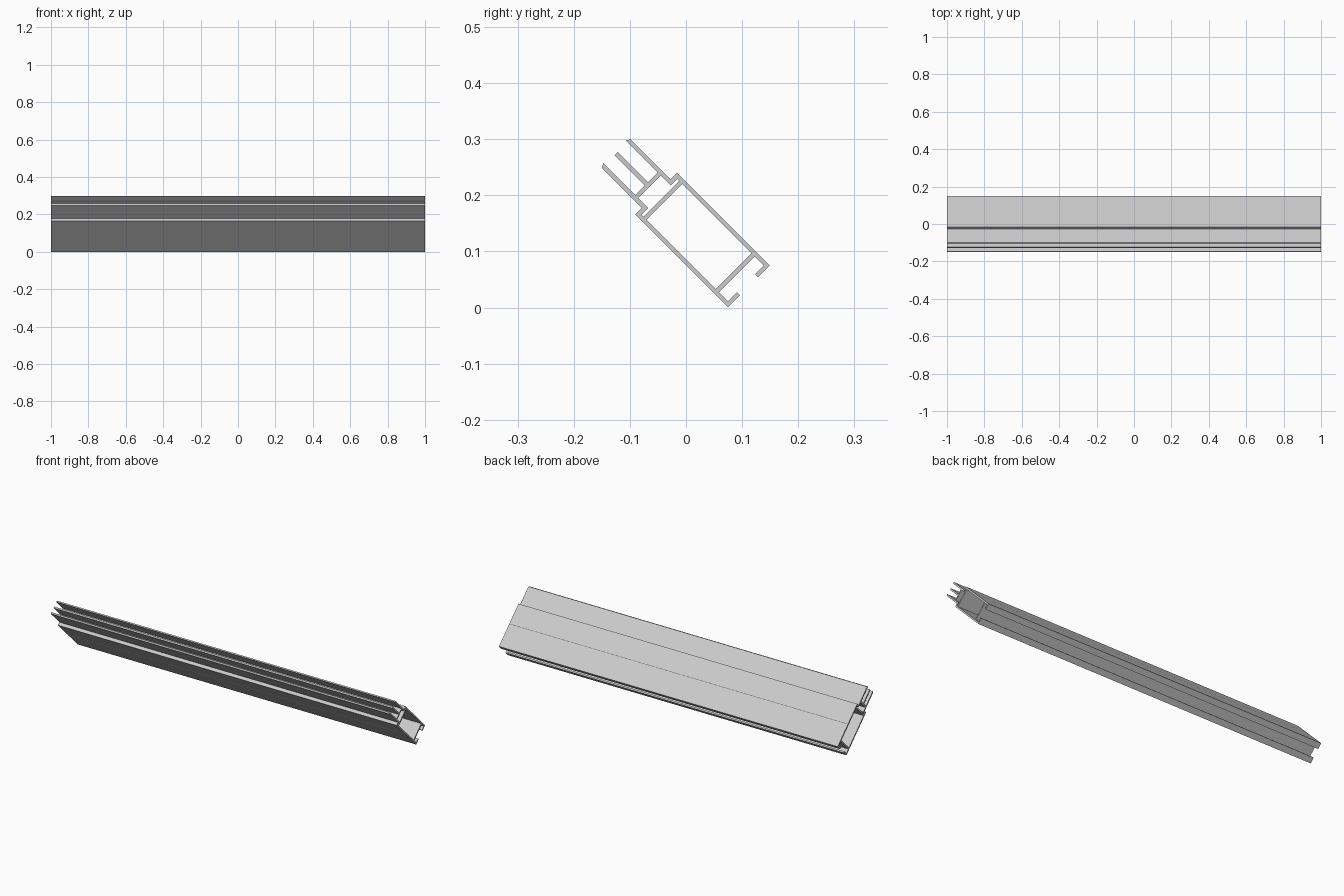
import bpy
from mathutils import Matrix

if "Cube" in bpy.data.objects:
    bpy.data.objects.remove(bpy.data.objects["Cube"])

# Half cross-sections: (offset from the symmetry axis, distance along it),
# both in y+z / z-y units; the other half is mirrored.
outer = [(.0055, .399), (.0055, .291), (.040, .291), (.040, .405), (.051, .399),
         (.051, .256), (.0745, .256), (.0745, .102), (.0735, .100), (.0745, .098),
         (.0745, -.0745), (.032, -.0745), (.032, -.0635), (.0635, -.0635),
         (.0635, -.031)]
neck_hole = [(.040, .280), (.040, .245), (.0635, .245), (.0635, .238)]
main_hole = [(.0635, .227), (.0635, -.020)]

curve = bpy.data.curves.new("extruded_rail", 'CURVE')
curve.dimensions = '2D'
curve.fill_mode = 'BOTH'
curve.extrude = 1.0


def add_loop(half):
    """Mirror a half profile, turn it 45 degrees and add it as a closed loop."""
    pts = half + [(-w, d) for w, d in reversed(half)]
    spline = curve.splines.new('POLY')
    spline.points.add(len(pts) - 1)
    for p, (w, d) in zip(spline.points, pts):
        s = w + .15
        p.co = ((s - d) / 2, (s + d) / 2, 0, 1)
    spline.use_cyclic_u = True


# Outer skin with three fins and end lips, then the two hollow chambers
for loop in (outer, neck_hole, main_hole):
    add_loop(loop)

# Lay the profile in the y-z plane, extruded along x
rail = bpy.data.objects.new("extruded_rail", curve)
bpy.context.collection.objects.link(rail)
rail.matrix_world = Matrix(((0, 0, 1, 0), (1, 0, 0, 0), (0, 1, 0, 0), (0, 0, 0, 1)))

bpy.context.view_layer.objects.active = rail
rail.select_set(True)
bpy.ops.object.convert(target='MESH')
bpy.ops.object.shade_flat()
